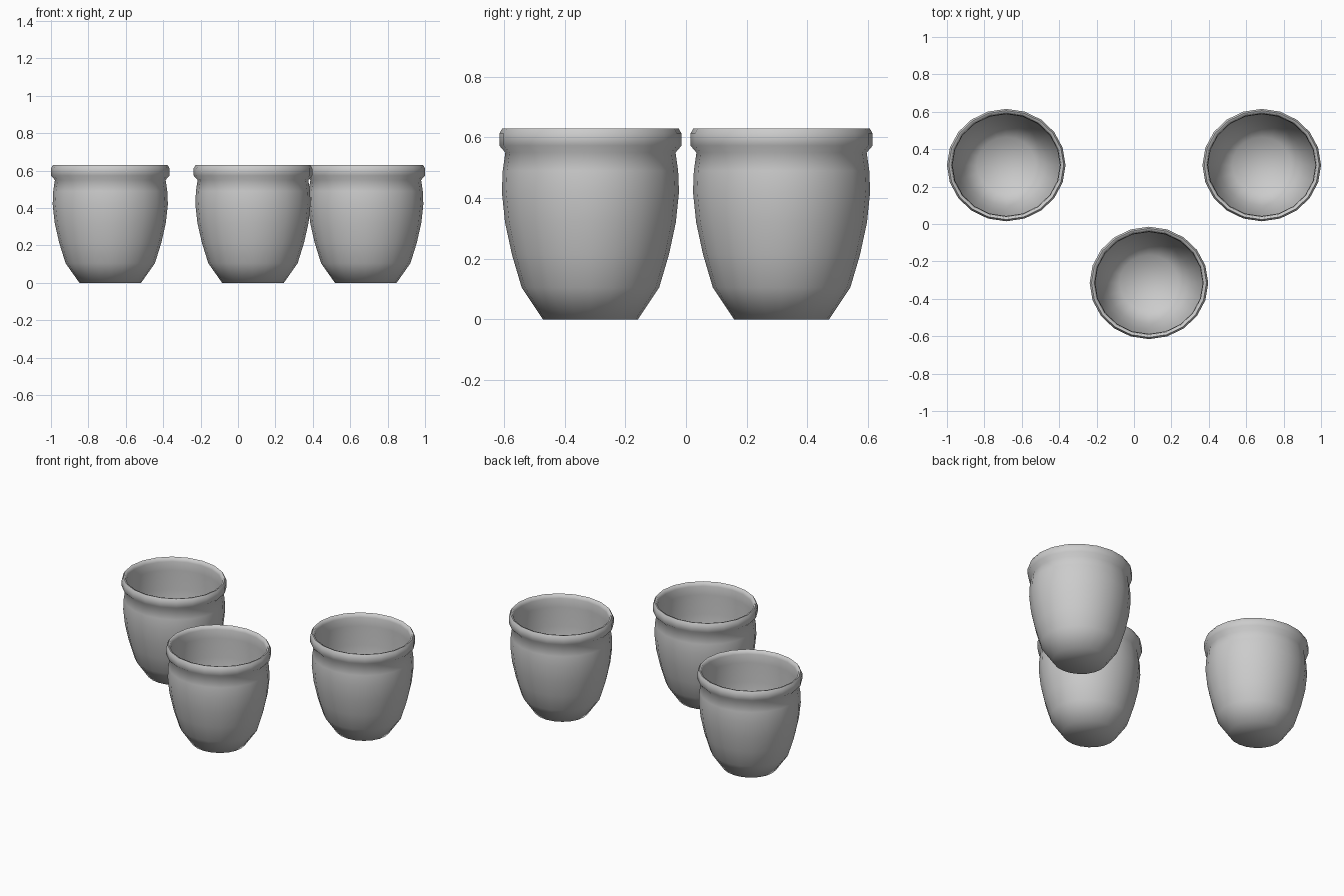
import bpy, bmesh
from math import cos, sin, pi, radians

if "Cube" in bpy.data.objects:
    bpy.data.objects.remove(bpy.data.objects["Cube"])

SIDES = 20
SQUASH = 0.948  # pots are slightly narrower front to back

# outer wall, rolled rim, then thin inner wall: (radius, height)
PROFILE = [(0.165, 0), (0.239, 0.105), (0.273, 0.214), (0.297, 0.32),
           (0.308, 0.42), (0.305, 0.49), (0.296, 0.55),
           (0.317, 0.573), (0.317, 0.612), (0.307, 0.629),
           (0.296, 0.626), (0.290, 0.605), (0.287, 0.55), (0.297, 0.42),
           (0.287, 0.32), (0.263, 0.214), (0.229, 0.11), (0.158, 0.012)]


def make_pot(name, x, y):
    bm = bmesh.new()
    rings = [[bm.verts.new((r * cos(2 * pi * i / SIDES),
                            r * SQUASH * sin(2 * pi * i / SIDES), z))
              for i in range(SIDES)] for r, z in PROFILE]
    for a, b in zip(rings, rings[1:]):
        for i in range(SIDES):
            j = (i + 1) % SIDES
            bm.faces.new((a[i], a[j], b[j], b[i]))
    # underside and inner floor
    bm.faces.new(rings[0][::-1])
    bm.faces.new(rings[-1])
    mesh = bpy.data.meshes.new(name)
    bm.to_mesh(mesh)
    bm.free()
    pot = bpy.data.objects.new(name, mesh)
    bpy.context.collection.objects.link(pot)
    pot.location = (x, y, 0)
    bpy.ops.object.select_all(action='DESELECT')
    pot.select_set(True)
    bpy.context.view_layer.objects.active = pot
    bpy.ops.object.shade_smooth_by_angle(angle=radians(60))


make_pot("pot_left", -0.683, 0.315)
make_pot("pot_right", 0.683, 0.315)
make_pot("pot_front", 0.08, -0.315)
